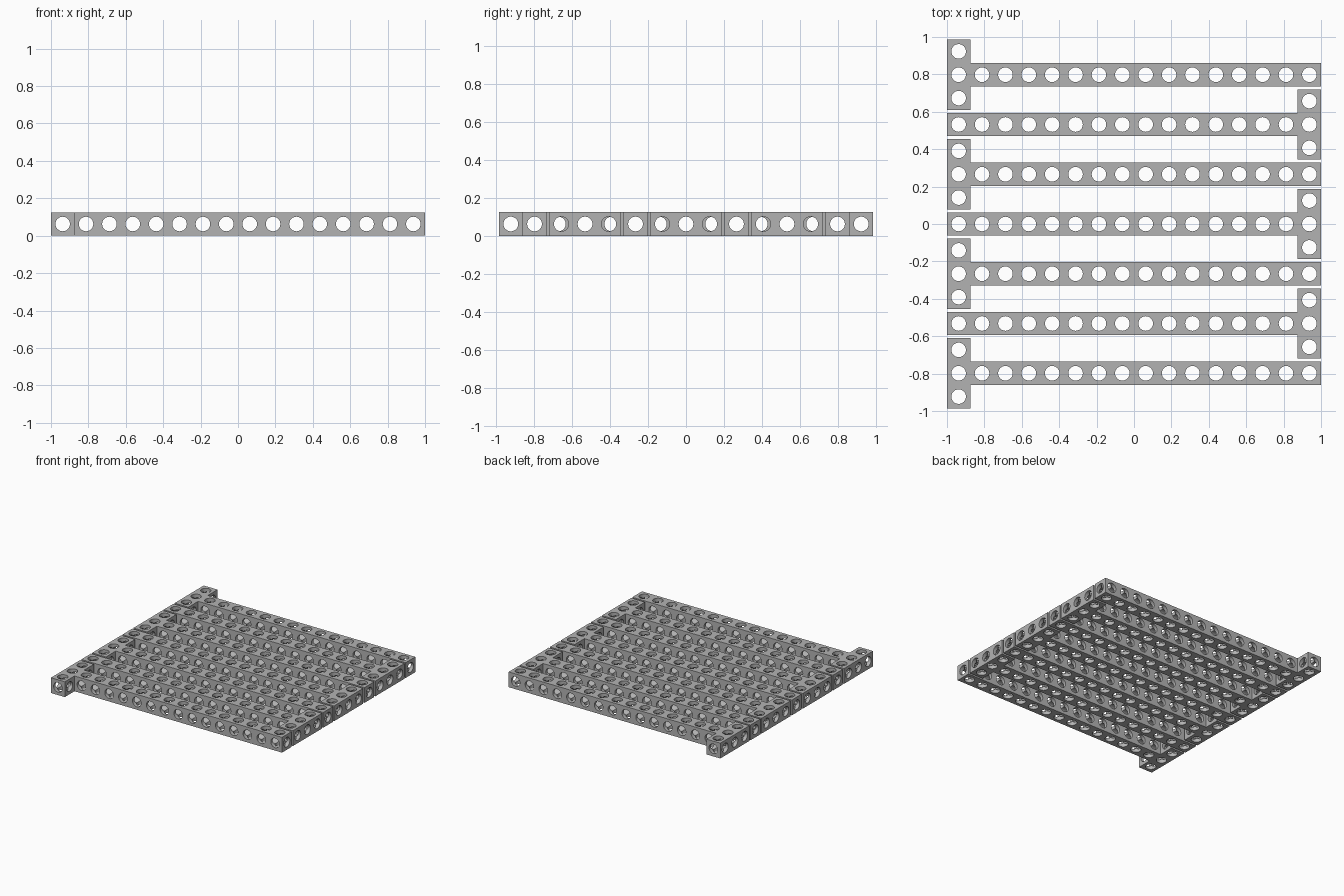
import bpy, bmesh, math
from mathutils import Vector

if "Cube" in bpy.data.objects:
    bpy.data.objects.remove(bpy.data.objects["Cube"])

U = 0.125          # cell size
H = U / 2          # half cell
R = 0.039          # hole radius
SEGS = 24          # sides per hole (multiple of 8)
PITCH = 0.266      # spacing between beams

grey = bpy.data.materials.new("grey")
grey.diffuse_color = (0.45, 0.45, 0.45, 1)
grey.use_nodes = True
grey.node_tree.nodes["Principled BSDF"].inputs["Base Color"].default_value = grey.diffuse_color


def add_side(bm, centre, axis, sign, capped):
    """Half tunnel along one axis, plus the outer plate around its mouth."""
    w = Vector([sign if i == axis else 0 for i in range(3)])
    u = Vector([1 if i == (axis + 1) % 3 else 0 for i in range(3)])
    v = w.cross(u)
    rim, inner, outline = [], [], []
    for k in range(SEGS):
        a = 2 * math.pi * k / SEGS
        c, s = math.cos(a), math.sin(a)
        m = max(abs(c), abs(s))
        d = u * c + v * s
        rim.append(bm.verts.new(centre + d * R + w * H))
        inner.append(bm.verts.new(centre + d * R + w * R * m))  # where tunnels meet
        outline.append(bm.verts.new(centre + d * (H / m) + w * H))
    for k in range(SEGS):
        n = (k + 1) % SEGS
        bm.faces.new((rim[k], rim[n], inner[n], inner[k]))
        if capped:
            bm.faces.new((outline[k], outline[n], rim[n], rim[k]))


def t_beam(name, y, side):
    """Sixteen-hole beam with a three-hole crossbar at one end."""
    end = 0 if side < 0 else 15
    cells = {(i, 0, 0) for i in range(16)} | {(end, 1, 0), (end, -1, 0)}
    bm = bmesh.new()
    for cell in sorted(cells):
        centre = Vector(((cell[0] - 7.5) * U, cell[1] * U, H))
        for axis in range(3):
            for sign in (-1, 1):
                nb = list(cell)
                nb[axis] += sign
                add_side(bm, centre, axis, sign, tuple(nb) not in cells)
    bmesh.ops.remove_doubles(bm, verts=bm.verts[:], dist=1e-5)
    loose = [vert for vert in bm.verts if not vert.link_faces]
    bmesh.ops.delete(bm, geom=loose, context='VERTS')
    mesh = bpy.data.meshes.new(name)
    bm.to_mesh(mesh)
    bm.free()
    mesh.materials.append(grey)
    obj = bpy.data.objects.new(name, mesh)
    obj.location.y = y
    bpy.context.collection.objects.link(obj)
    bpy.ops.object.select_all(action='DESELECT')
    obj.select_set(True)
    bpy.context.view_layer.objects.active = obj
    bpy.ops.object.shade_smooth_by_angle(angle=math.radians(30))


# Seven beams with crossbars alternating left and right
for row in range(7):
    t_beam(f"t_beam_{row + 1}", (3 - row) * PITCH, -1 if row % 2 == 0 else 1)
